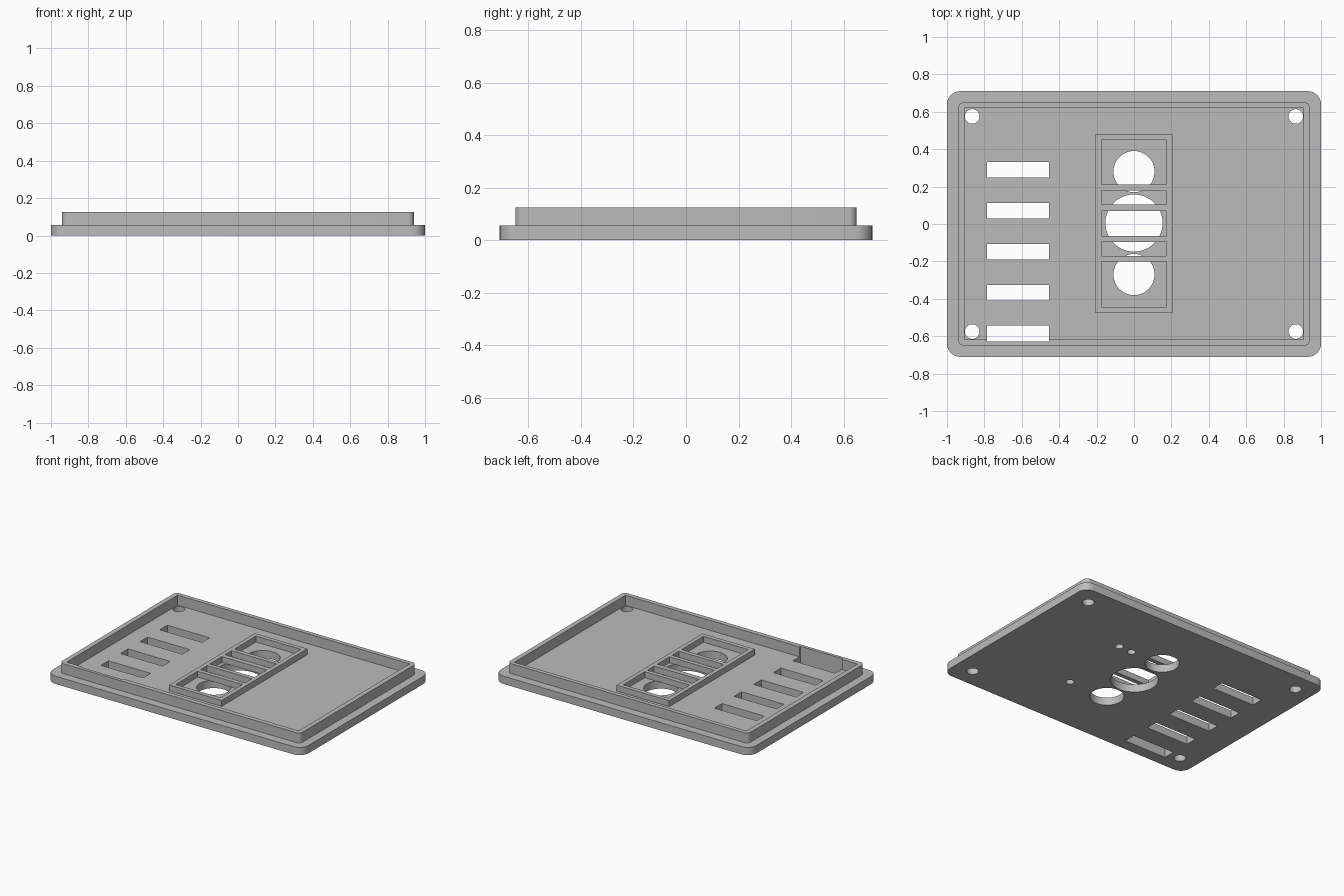
import bpy, bmesh, math

cube = bpy.data.objects.get("Cube")
if cube:
    bpy.data.objects.remove(cube, do_unlink=True)

PLATE_TOP, RIM_TOP, FRAME_TOP = 0.055, 0.125, 0.097
LOW, HIGH = -0.05, 0.2

grey = bpy.data.materials.new("grey plastic")
grey.use_nodes = True
grey.diffuse_color = (0.5, 0.5, 0.5, 1)
grey.node_tree.nodes["Principled BSDF"].inputs["Base Color"].default_value = (0.5, 0.5, 0.5, 1)


def rounded_rect(x0, x1, y0, y1, r=0.0, steps=8):
    """Counter-clockwise outline of a rectangle with optional round corners."""
    if r == 0:
        return [(x0, y0), (x1, y0), (x1, y1), (x0, y1)]
    centres = [(x1 - r, y1 - r), (x0 + r, y1 - r), (x0 + r, y0 + r), (x1 - r, y0 + r)]
    pts = []
    for q, (cx, cy) in enumerate(centres):
        for i in range(steps + 1):
            a = (q + i / steps) * math.pi / 2
            pts.append((cx + r * math.cos(a), cy + r * math.sin(a)))
    return pts


def circle(x, y, r, n=48):
    return [(x + r * math.cos(2 * math.pi * i / n), y + r * math.sin(2 * math.pi * i / n))
            for i in range(n)]


def prisms(name, items):
    """One object made of upright prisms, each given as (outline, bottom, top)."""
    bm = bmesh.new()
    for outline, z0, z1 in items:
        low = [bm.verts.new((x, y, z0)) for x, y in outline]
        high = [bm.verts.new((x, y, z1)) for x, y in outline]
        bm.faces.new(low[::-1])
        bm.faces.new(high)
        n = len(low)
        for i in range(n):
            j = (i + 1) % n
            bm.faces.new((low[i], low[j], high[j], high[i]))
    mesh = bpy.data.meshes.new(name)
    bm.to_mesh(mesh)
    bm.free()
    mesh.materials.append(grey)
    obj = bpy.data.objects.new(name, mesh)
    bpy.context.collection.objects.link(obj)
    return obj


def cut_part(name, body, cuts):
    """Build a solid, subtract the cuts and smooth its round walls."""
    obj = prisms(name, [body])
    for cut in cuts:
        cutter = prisms("cutter", [cut])
        cutter.hide_render = True
        mod = obj.modifiers.new("cut", "BOOLEAN")
        mod.operation = "DIFFERENCE"
        mod.solver = "EXACT"
        mod.object = cutter
        bpy.ops.object.select_all(action="DESELECT")
        obj.select_set(True)
        bpy.context.view_layer.objects.active = obj
        bpy.ops.object.modifier_apply(modifier=mod.name)
        bpy.data.objects.remove(cutter, do_unlink=True)
    bpy.ops.object.shade_smooth_by_angle(angle=math.radians(30))
    return obj


# Openings shared by the plate and the rim: a column of vent slots
slots = []
for i in range(5):
    y = 0.29 - 0.219 * i
    slots.append((rounded_rect(-0.785, -0.455, y - 0.042, y + 0.042), LOW, HIGH))

# Screw holes, round windows and shallow sockets on the underside
screws = [(circle(sx * 0.865, sy * 0.575, 0.039), LOW, HIGH)
          for sx in (-1, 1) for sy in (-1, 1)]
windows = [(circle(0, y, r), LOW, HIGH)
           for y, r in ((0.28, 0.11), (0.005, 0.153), (-0.27, 0.11))]
sockets = [(circle(x, y, 0.027, 32), LOW, 0.04)
           for x, y in ((0.35, 0.27), (0.245, 0.265), (0.30, -0.28))]

# Base plate
cut_part("base_plate", (rounded_rect(-1, 1, -0.71, 0.71, 0.07), 0, PLATE_TOP),
         slots + screws + windows + sockets)

# Raised rim, notched by the last slot
cut_part("rim", (rounded_rect(-0.94, 0.94, -0.65, 0.65, 0.03), PLATE_TOP, RIM_TOP),
         [(rounded_rect(-0.906, 0.906, -0.617, 0.62), LOW, HIGH), slots[-1]])

# Holder frame with cross bars over the windows
pockets = [(0.21, 0.45), (0.105, 0.18), (-0.065, 0.07), (-0.17, -0.095), (-0.445, -0.20)]
cut_part("holder_frame", (rounded_rect(-0.205, 0.205, -0.475, 0.48), PLATE_TOP, FRAME_TOP),
         [(rounded_rect(-0.175, 0.175, a, b), LOW, HIGH) for a, b in pockets])
